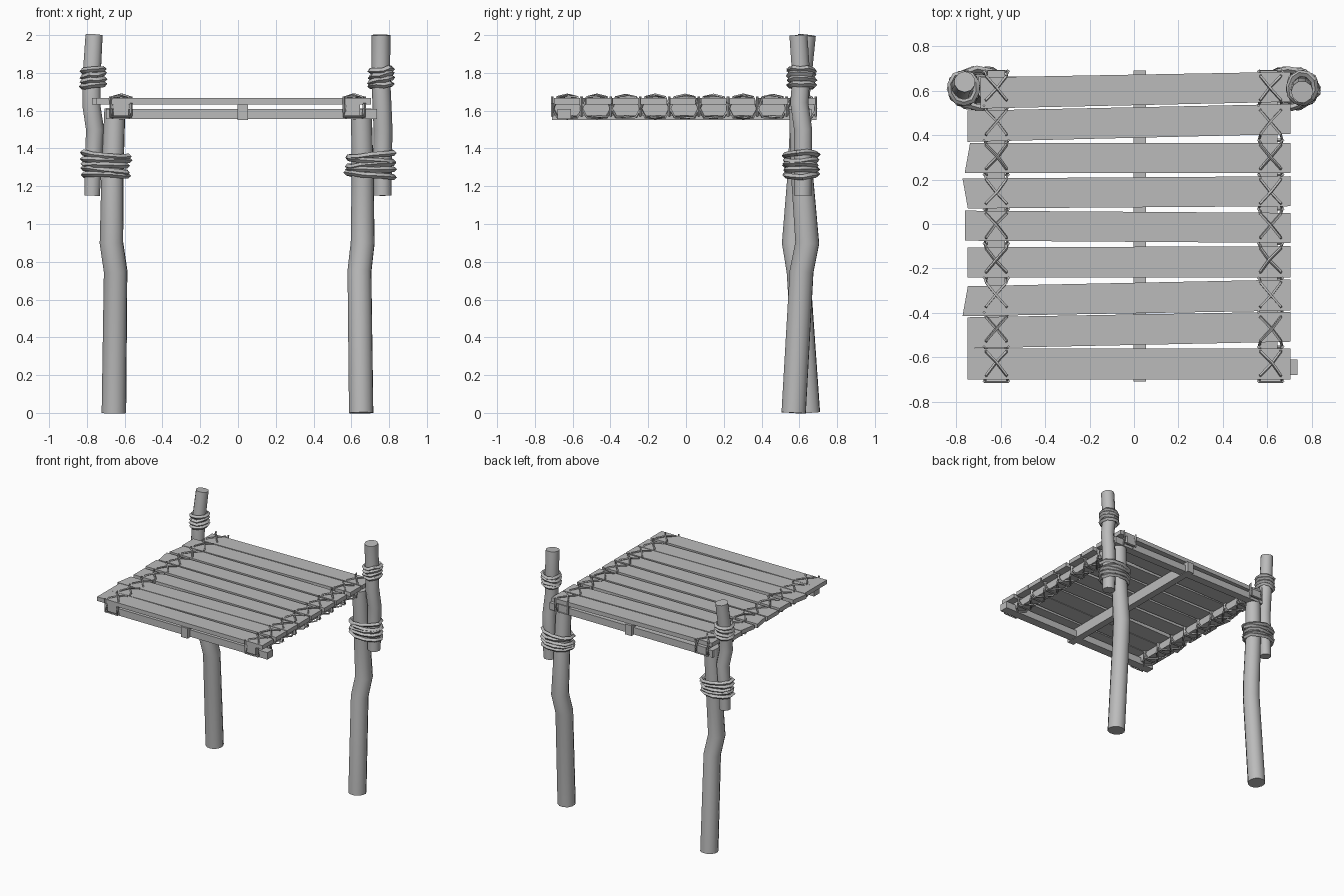
import bpy, bmesh, math, random
from mathutils import Vector

if "Cube" in bpy.data.objects:
    bpy.data.objects.remove(bpy.data.objects["Cube"])

random.seed(4)
grey = bpy.data.materials.new("weathered_grey")
grey.diffuse_color = (0.5, 0.5, 0.5, 1)
grey.use_nodes = True
grey.node_tree.nodes["Principled BSDF"].inputs["Base Color"].default_value = grey.diffuse_color


def tube(name, paths, depth, res=0, cyclic=False, angle=40):
    """Sweep a round section along each path of (x, y, z, radius factor)."""
    cu = bpy.data.curves.new(name, 'CURVE')
    cu.dimensions = '3D'
    cu.bevel_depth = depth
    cu.bevel_resolution = res
    cu.use_fill_caps = True
    for path in paths:
        sp = cu.splines.new('POLY')
        sp.points.add(len(path) - 1)
        for p, c in zip(sp.points, path):
            p.co = (c[0], c[1], c[2], 1)
            p.radius = c[3] if len(c) > 3 else 1
        sp.use_cyclic_u = cyclic
    ob = bpy.data.objects.new(name, cu)
    bpy.context.collection.objects.link(ob)
    bpy.ops.object.select_all(action='DESELECT')
    ob.select_set(True)
    bpy.context.view_layer.objects.active = ob
    bpy.ops.object.convert(target='MESH')
    ob = bpy.context.object
    ob.data.materials.clear()
    ob.data.materials.append(grey)
    bpy.ops.object.shade_smooth_by_angle(angle=math.radians(angle))
    return ob


def slab(name, outline, z0, z1):
    """Extrude a flat four-cornered outline between two heights."""
    bm = bmesh.new()
    face = bm.faces.new([bm.verts.new((x, y, z0)) for x, y in outline])
    top = bmesh.ops.extrude_face_region(bm, geom=[face])['geom']
    bmesh.ops.translate(bm, vec=(0, 0, z1 - z0),
                        verts=[v for v in top if isinstance(v, bmesh.types.BMVert)])
    bmesh.ops.recalc_face_normals(bm, faces=bm.faces)
    me = bpy.data.meshes.new(name)
    bm.to_mesh(me)
    bm.free()
    me.materials.append(grey)
    ob = bpy.data.objects.new(name, me)
    bpy.context.collection.objects.link(ob)


def bar(name, x0, x1, y0, y1, z0, z1):
    slab(name, [(x0, y0), (x1, y0), (x1, y1), (x0, y1)], z0, z1)


# Crooked main posts
tube("left_post", [[(-.657, .645, 0, 1), (-.648, .595, .75, .96), (-.67, .57, .9, .96),
                    (-.665, .595, 1.25, .9), (-.652, .61, 1.61, .85)]], .066, 4)
tube("right_post", [[(.652, .57, 0, 1), (.643, .612, .75, .98), (.66, .642, .9, .98),
                     (.66, .615, 1.25, .9), (.653, .60, 1.61, .85)]], .066, 4)

# Slimmer upper stakes lashed beside the posts
tube("left_stake", [[(-.772, .612, 1.15, .85), (-.765, .612, 1.35, .95), (-.757, .615, 1.5, 1),
                     (-.775, .60, 1.62, 1), (-.775, .615, 1.78, 1), (-.762, .64, 2, .95)]], .05, 3)
tube("right_stake", [[(.765, .618, 1.15, .95), (.765, .62, 1.35, 1), (.768, .62, 1.5, 1),
                      (.762, .60, 1.64, 1), (.755, .61, 1.78, 1), (.757, .595, 2, 1)]], .05, 3)

# Deck planks: left x, left y range, right y range
planks = [(-.75, -.70, -.56, -.70, -.56), (-.75, -.56, -.42, -.53, -.395),
          (-.76, -.415, -.28, -.39, -.25), (-.75, -.24, -.105, -.24, -.10),
          (-.76, -.075, .06, -.085, .05), (-.76, .07, .205, .08, .215),
          (-.75, .23, .365, .23, .365), (-.75, .37, .51, .405, .54),
          (-.69, .52, .66, .55, .685)]
for i, (x, a, b, c, d) in enumerate(planks):
    skew = (.012, -.012)[i % 2] if i in (2, 5, 6) else 0
    slab(f"plank_{i + 1}", [(x - skew, a), (.705, c), (.705, d), (x + skew, b)], 1.633, 1.666)

# Supporting frame
for name, x in (("left_rail", -.62), ("right_rail", .605)):
    bar(name, x - .04, x + .04, -.70, .69, 1.575, 1.633)
bar("middle_rail", -.003, .053, -.71, .69, 1.55, 1.632)
bar("front_crossbar", -.70, .735, -.68, -.61, 1.555, 1.61)
bar("back_crossbar", -.70, .735, .60, .665, 1.555, 1.61)

# Criss-cross cord binding every plank to the side rails
for name, cx in (("left_cord", -.62), ("right_cord", .615)):
    paths = []
    for side in (-1, 1):
        for phase in (0, 1):
            path = []
            for i in range(9):
                y0 = -.705 + .155 * i
                s = side * (-1) ** i
                over = (i + phase) % 2 == 0
                z = 1.68 if over else 1.565
                jit = random.uniform(-.008, .008)
                path += [(cx + s * .052, y0, 1.61),
                         (cx + s * .045, y0 + .025, z - .008 if over else z),
                         (cx + jit, y0 + .078, z + side * .004),
                         (cx - s * .045, y0 + .13, z - .008 if over else z)]
            path.append((cx + side * (-1) ** 9 * .052, -.705 + .155 * 9, 1.61))
            paths.append(path)
    # Upright strands dropping through each gap beside the rail
    for i in range(10):
        y = -.708 + .155 * i
        paths.append([(cx - .055, y, 1.675), (cx - .055, y, 1.57), (cx + .055, y, 1.57),
                      (cx + .055, y, 1.675 if i % 2 else 1.64)])
    tube(name, paths, .007, 0)


def lashing(name, cx, cy, rx, ry, z0, z1, turns):
    """Stack of uneven rope loops around upright poles."""
    loops = []
    for t in range(turns):
        z = z0 + (z1 - z0) * t / (turns - 1)
        ph, tilt = random.uniform(0, 6.28), random.uniform(-.014, .014)
        loop = []
        for k in range(10):
            a = ph + k * math.tau / 10
            f = random.uniform(.93, 1.04)
            loop.append((cx + rx * f * math.cos(a), cy + ry * f * math.sin(a),
                         z + tilt * math.cos(a) + random.uniform(-.005, .005)))
        loops.append(loop)
    tube(name, loops, .015, 0, True)


for side, label in ((-1, "left"), (1, "right")):
    lashing(f"{label}_lower_lashing", side * .702, .61, .125, .085, 1.26, 1.365, 5)
    lashing(f"{label}_upper_lashing", side * (.767 if side < 0 else .757), .612, .06, .068,
            1.735, 1.815, 4)
